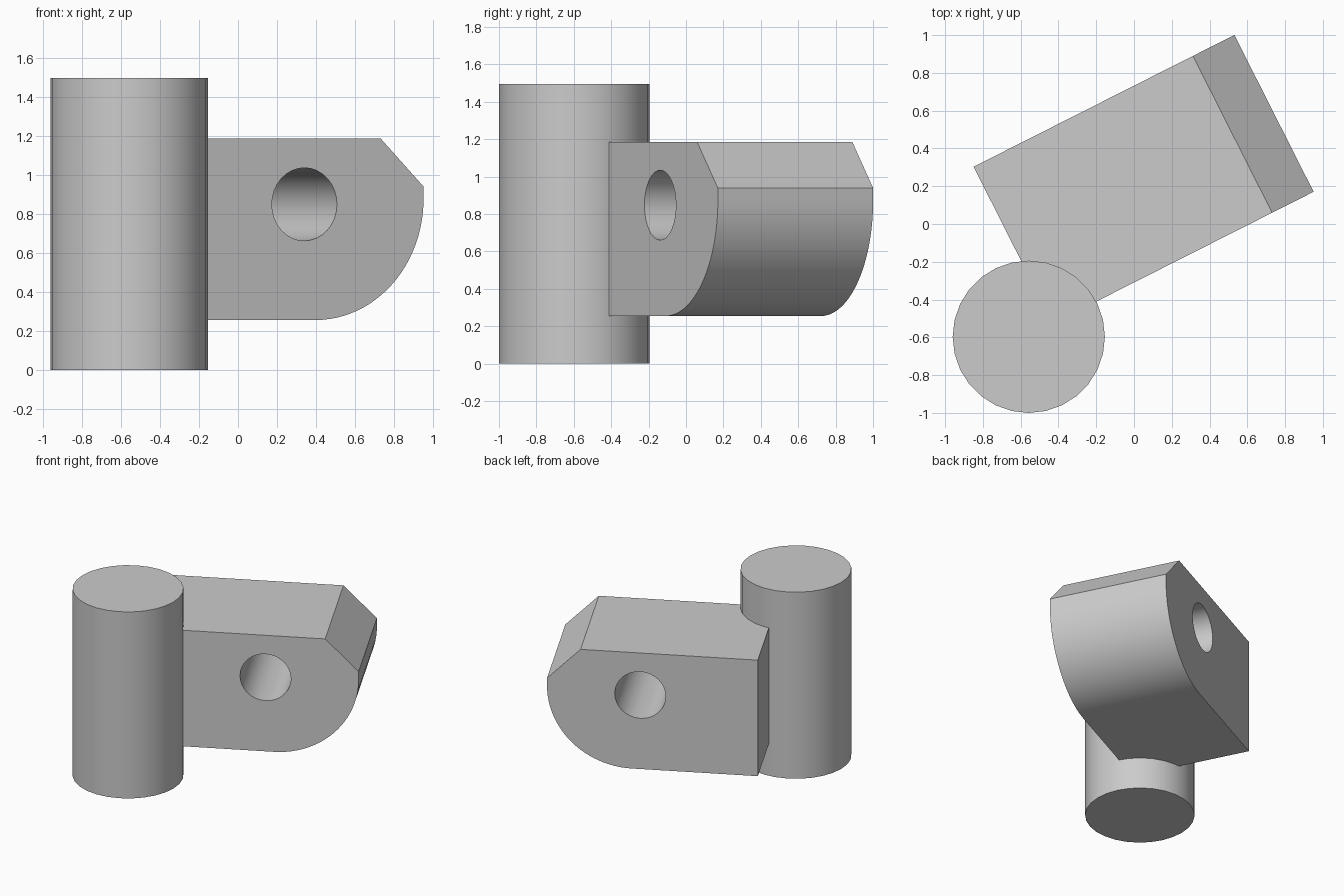
import bpy
import bmesh
from math import cos, sin, pi, radians
from mathutils import Matrix

if "Cube" in bpy.data.objects:
    bpy.data.objects.remove(bpy.data.objects["Cube"])

grey = bpy.data.materials.new("plain grey")
grey.use_nodes = True
colour = (0.6, 0.6, 0.6, 1)
grey.diffuse_color = colour
grey.node_tree.nodes["Principled BSDF"].inputs["Base Color"].default_value = colour


def add_cylinder(name, radius, depth, location, rotation=(0, 0, 0), sides=28):
    bpy.ops.mesh.primitive_cylinder_add(vertices=sides, radius=radius, depth=depth,
                                        location=location, rotation=rotation)
    obj = bpy.context.object
    obj.name = name
    obj.data.materials.append(grey)
    return obj


def smooth(obj):
    bpy.ops.object.select_all(action='DESELECT')
    obj.select_set(True)
    bpy.context.view_layer.objects.active = obj
    bpy.ops.object.shade_smooth_by_angle(angle=radians(30))


# Upright post
post = add_cylinder("post", 0.403, 1.495, (-0.557, -0.597, 0.7475))
smooth(post)

# Arm side profile: square back, chamfered top corner, rounded lower corner
length, width, low, high = 1.547, 0.93, 0.255, 1.185
chamfer, radius, steps = 0.246, 0.62, 24
profile = [(0, low)]
for i in range(steps + 1):
    a = -pi / 2 + pi / 2 * i / steps
    profile.append((length - radius + radius * cos(a), low + radius + radius * sin(a)))
profile += [(length, high - chamfer), (length - chamfer, high), (0, high)]

# Extrude the profile sideways; local y runs from the front face to the back face
bm = bmesh.new()
face = bm.faces.new([bm.verts.new((s, 0, z)) for s, z in profile])
side = bmesh.ops.extrude_face_region(bm, geom=[face])
bmesh.ops.translate(bm, vec=(0, width, 0),
                    verts=[v for v in side["geom"] if isinstance(v, bmesh.types.BMVert)])
bmesh.ops.recalc_face_normals(bm, faces=bm.faces)
mesh = bpy.data.meshes.new("arm")
bm.to_mesh(mesh)
bm.free()
mesh.materials.append(grey)
arm = bpy.data.objects.new("arm", mesh)
bpy.context.collection.objects.link(arm)

# Pin hole through the arm
cutter = add_cylinder("hole_cutter", 0.187, 2 * width, (0.863, width / 2, 0.848),
                      (pi / 2, 0, 0), sides=32)
cutter.hide_render = True
cut = arm.modifiers.new("pin hole", 'BOOLEAN')
cut.operation = 'DIFFERENCE'
cut.solver = 'EXACT'
cut.object = cutter
bpy.context.view_layer.objects.active = arm
bpy.ops.object.modifier_apply(modifier=cut.name)
bpy.data.objects.remove(cutter)

# Swing the arm round so its front inner corner sits inside the post
arm.matrix_world = Matrix.Translation((-0.43, -0.527, 0)) @ Matrix.Rotation(radians(26.8), 4, 'Z')
smooth(arm)
